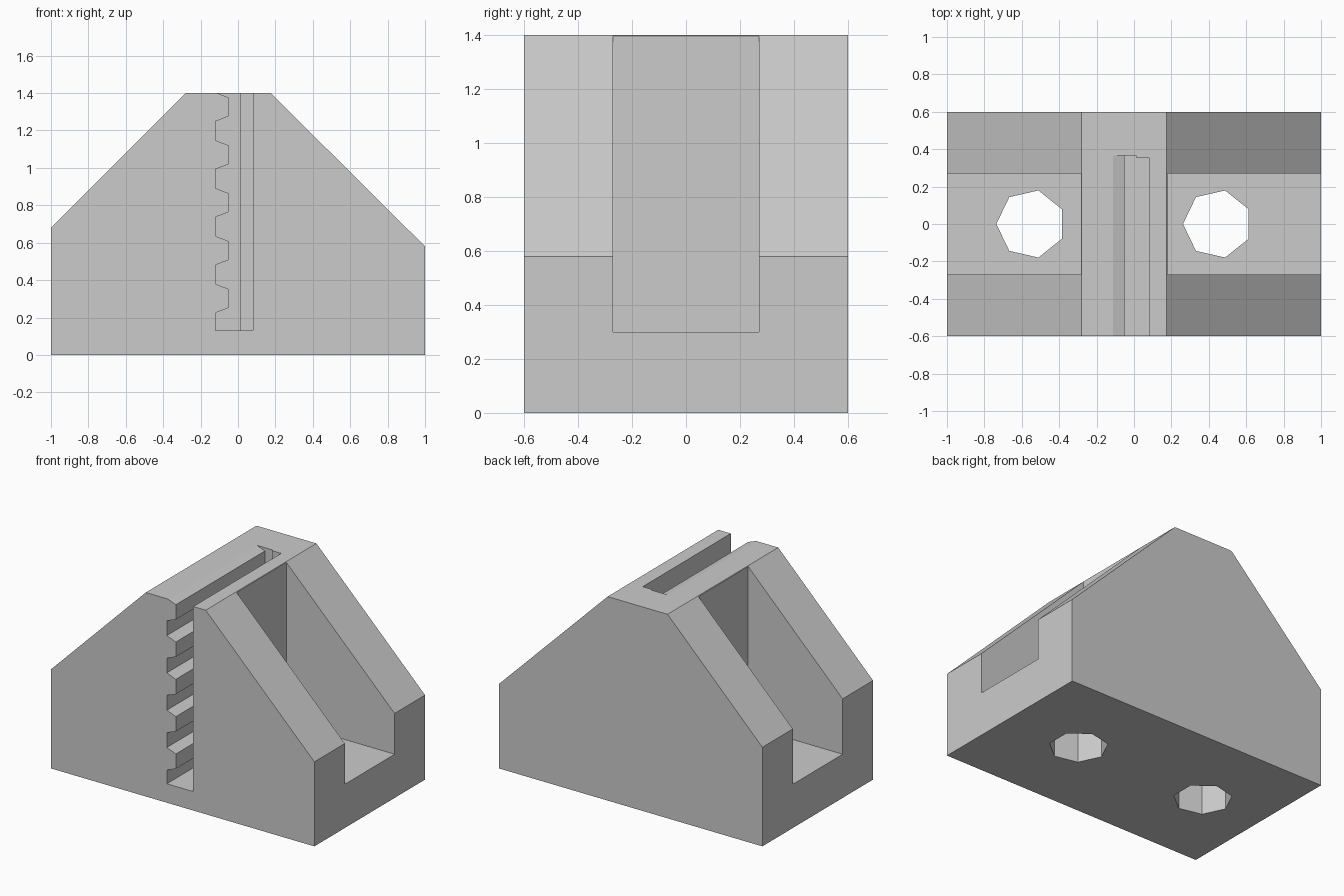
import bpy
import bmesh
import math

if "Cube" in bpy.data.objects:
    bpy.data.objects.remove(bpy.data.objects["Cube"], do_unlink=True)

grey = bpy.data.materials.new("light_grey")
grey.use_nodes = True
colour = (0.6, 0.6, 0.6, 1)
grey.diffuse_color = colour
grey.node_tree.nodes["Principled BSDF"].inputs["Base Color"].default_value = colour


def prism(name, points, start, end, axis="y"):
    """Extrude an outline along y (points are x, z) or along z (points are x, y)."""
    bm = bmesh.new()
    place = (lambda a, b, d: (a, d, b)) if axis == "y" else (lambda a, b, d: (a, b, d))
    rings = [[bm.verts.new(place(a, b, d)) for a, b in points] for d in (start, end)]
    bm.faces.new(rings[0])
    bm.faces.new(rings[1])
    n = len(points)
    for i in range(n):
        j = (i + 1) % n
        bm.faces.new((rings[0][i], rings[0][j], rings[1][j], rings[1][i]))
    bmesh.ops.recalc_face_normals(bm, faces=bm.faces)
    mesh = bpy.data.meshes.new(name)
    bm.to_mesh(mesh)
    bm.free()
    mesh.materials.append(grey)
    obj = bpy.data.objects.new(name, mesh)
    bpy.context.collection.objects.link(obj)
    return obj


def box(x0, x1, z0, z1):
    return [(x0, z0), (x1, z0), (x1, z1), (x0, z1)]


# Sloped block with a flat top
block = prism("wedge_block", [(-1, 0), (1, 0), (1, 0.58), (0.175, 1.4),
                              (-0.28, 1.4), (-1, 0.68)], -0.6, 0.6)

# Screw pockets on both slopes
cutters = [prism("left_pocket_cutter", box(0.178, 1.2, 0.3, 1.6), -0.27, 0.27),
           prism("right_pocket_cutter", box(-1.2, -0.283, 0.3, 1.6), -0.27, 0.27)]

# Seven-sided screw holes through the pocket floors
for side, cx in (("left", 0.446), ("right", -0.552)):
    ring = [(cx - 0.184 * math.cos(math.tau * i / 7),
             0.184 * math.sin(math.tau * i / 7)) for i in range(7)]
    cutters.append(prism(side + "_hole_cutter", ring, -0.2, 0.5, "z"))

# Vertical slot with a toothed rack along one wall
valley, tip, bottom, top = -0.12, -0.052, 0.13, 1.5
rack = [(0.01, top), (0.01, bottom), (valley, bottom)]
for i in range(5):
    z = 0.225 + 0.256 * i
    rack += [(valley, z), (tip, z + 0.026), (tip, z + 0.128), (valley, z + 0.154)]
rack.append((valley, top))
cutters.append(prism("rack_slot_cutter", rack, -0.8, 0.365))
cutters.append(prism("plain_slot_cutter", box(-0.03, 0.08, bottom, top), -0.8, 0.355))

# Cut everything from the block, then drop the cutters
for cutter in cutters:
    mod = block.modifiers.new(cutter.name, "BOOLEAN")
    mod.operation = "DIFFERENCE"
    mod.solver = "EXACT"
    mod.object = cutter
    cutter.hide_render = True

bpy.context.view_layer.update()
graph = bpy.context.evaluated_depsgraph_get()
result = bpy.data.meshes.new_from_object(block.evaluated_get(graph))
block.modifiers.clear()
block.data = result
for cutter in cutters:
    bpy.data.objects.remove(cutter, do_unlink=True)
